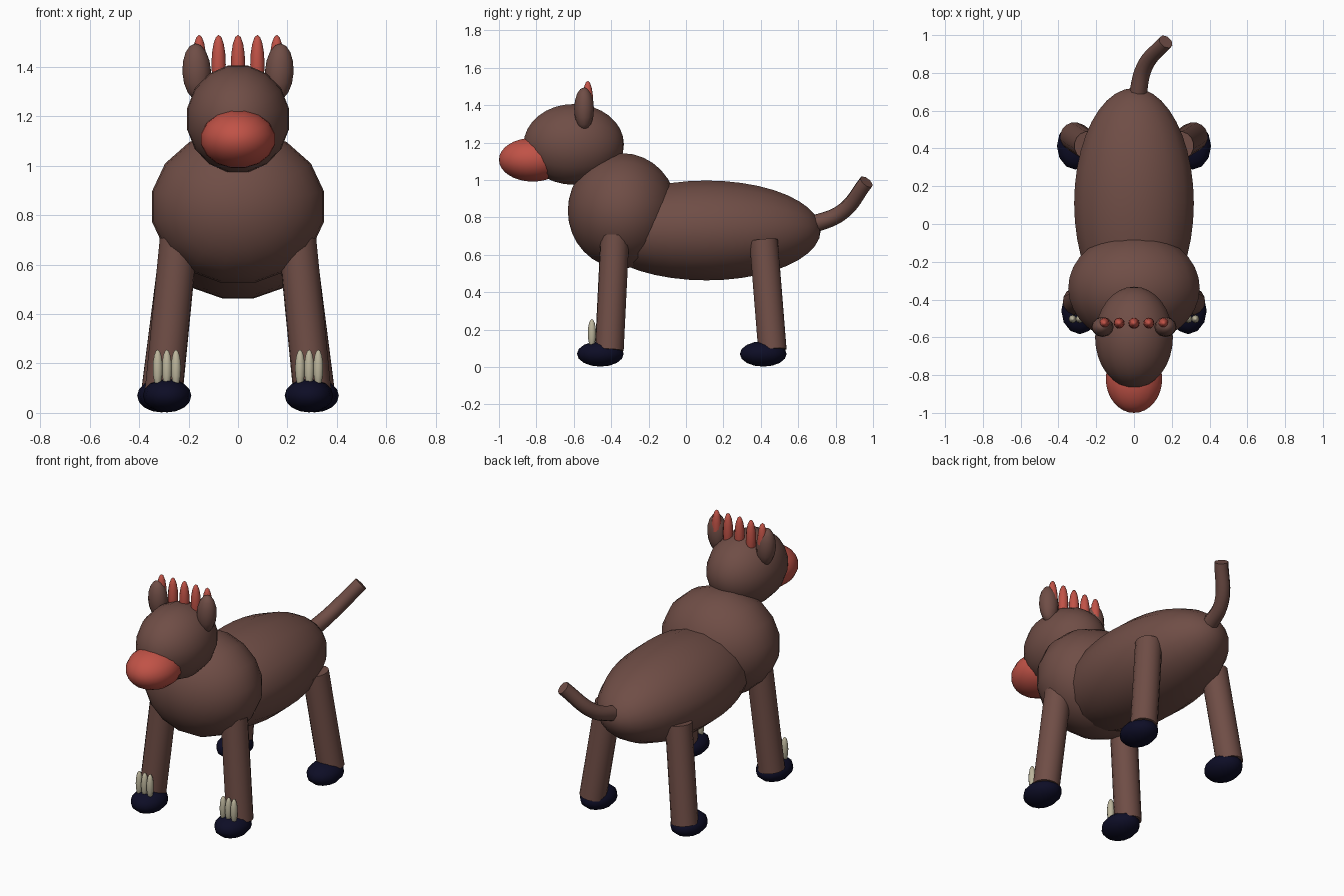
import bpy, math
from mathutils import Vector, Matrix

if "Cube" in bpy.data.objects:
    bpy.data.objects.remove(bpy.data.objects["Cube"])


def material(name, rgb):
    m = bpy.data.materials.new(name)
    m.diffuse_color = (*rgb, 1)
    m.use_nodes = True
    m.node_tree.nodes["Principled BSDF"].inputs["Base Color"].default_value = m.diffuse_color
    return m


BROWN = material("brown hide", (0.16, 0.075, 0.061))
RED = material("coral red", (0.53, 0.085, 0.062))
NAVY = material("dark navy", (0.004, 0.004, 0.019))
BONE = material("bone", (0.50, 0.46, 0.33))


def finish(name, mat):
    ob = bpy.context.object
    ob.name = name
    ob.data.materials.append(mat)
    bpy.ops.object.shade_smooth_by_angle(angle=math.radians(50))
    return ob


def ellipsoid(name, mat, center, radii, segs=16, rings=12, along_y=False):
    """Stretched sphere with its poles along z, or along y."""
    bpy.ops.mesh.primitive_uv_sphere_add(segments=segs, ring_count=rings, radius=1)
    me = bpy.context.object.data
    if along_y:
        me.transform(Matrix.Rotation(math.pi / 2, 4, 'X') @ Matrix.Rotation(math.pi / segs, 4, 'Z'))
    me.transform(Matrix.Diagonal((*radii, 1)))
    bpy.context.object.location = center
    return finish(name, mat)


def limb(name, mat, top, bottom, radius):
    """Cylinder between two points."""
    a, b = Vector(top), Vector(bottom)
    bpy.ops.mesh.primitive_cylinder_add(vertices=16, radius=radius, depth=(a - b).length,
                                        location=(a + b) / 2)
    bpy.context.object.rotation_euler = (a - b).to_track_quat('Z', 'Y').to_euler()
    return finish(name, mat)


# Torso, chest, head and snout
ellipsoid("body", BROWN, (0, 0.11, 0.73), (0.323, 0.61, 0.272), 16, 20, True)
ellipsoid("chest", BROWN, (0, -0.34, 0.835), (0.355, 0.292, 0.314), 16, 16, True)
ellipsoid("head", BROWN, (0, -0.60, 1.19), (0.21, 0.268, 0.22), 16, 16, True)
ellipsoid("snout", RED, (0, -0.82, 1.108), (0.152, 0.18, 0.119), 16, 16, True)

# Row of mane spikes between the ears
for i in range(5):
    ellipsoid(f"mane_spike_{i + 1}", RED, (0.0785 * (i - 2), -0.525, 1.41),
              (0.029, 0.029, 0.12), 12, 8)

for side, s in (("left", 1), ("right", -1)):
    # Ears
    ear = ellipsoid(f"{side}_ear", BROWN, (s * 0.167, -0.545, 1.38), (0.058, 0.053, 0.115), 12, 8)
    ear.rotation_euler = (0, s * math.radians(3), 0)

    # Legs, splayed outward to the feet
    limb(f"{side}_front_leg", BROWN, (s * 0.24, -0.38, 0.70), (s * 0.30, -0.41, 0.09), 0.077)
    limb(f"{side}_hind_leg", BROWN, (s * 0.24, 0.415, 0.675), (s * 0.315, 0.462, 0.09), 0.077)

    # Feet
    ellipsoid(f"{side}_front_foot", NAVY, (s * 0.287, -0.458, 0.07), (0.098, 0.125, 0.068), 12, 8)
    ellipsoid(f"{side}_hind_foot", NAVY, (s * 0.31, 0.413, 0.07), (0.098, 0.125, 0.068), 12, 8)

    # Upright claws on the front feet
    for i in range(3):
        ellipsoid(f"{side}_claw_{i + 1}", BONE, (s * (0.288 + 0.037 * (i - 1)), -0.503, 0.18),
                  (0.021, 0.022, 0.076), 10, 8)

# Curved tail
curve = bpy.data.curves.new("tail", 'CURVE')
curve.dimensions = '3D'
curve.bevel_depth = 0.043
curve.bevel_resolution = 2
curve.resolution_u = 8
curve.use_fill_caps = True
spline = curve.splines.new('BEZIER')
path = [(0.015, 0.66, 0.755), (0.055, 0.83, 0.825), (0.168, 0.965, 0.99)]
spline.bezier_points.add(len(path) - 1)
for p, co, r in zip(spline.bezier_points, path, (1.1, 1.0, 0.95)):
    p.co = co
    p.radius = r
    p.handle_left_type = p.handle_right_type = 'AUTO'
tail = bpy.data.objects.new("tail", curve)
bpy.context.collection.objects.link(tail)
bpy.ops.object.select_all(action='DESELECT')
tail.select_set(True)
bpy.context.view_layer.objects.active = tail
bpy.ops.object.convert(target='MESH')
finish("tail", BROWN)
